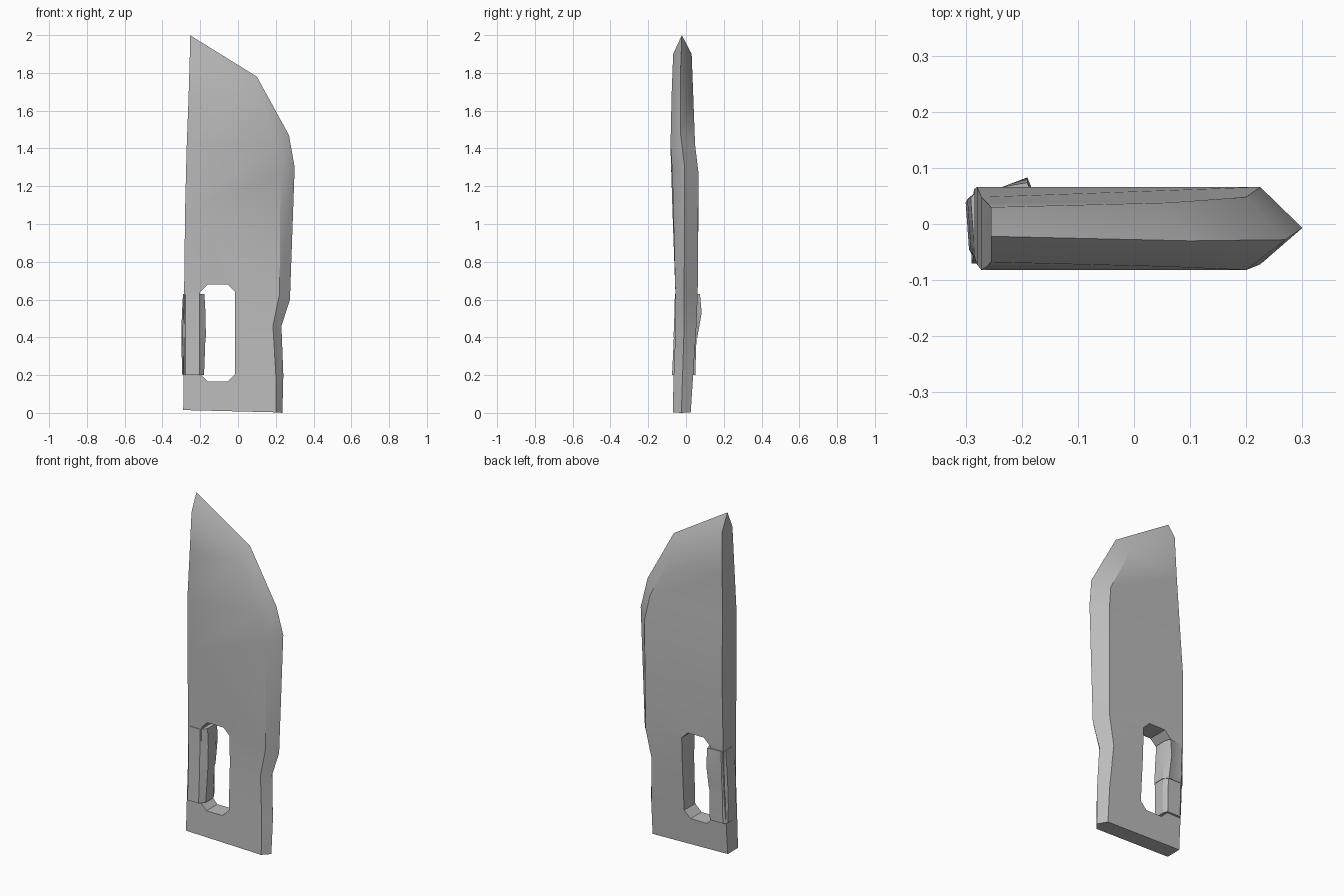
import bpy
import bmesh
from math import radians

cube = bpy.data.objects.get("Cube")
if cube:
    bpy.data.objects.remove(cube, do_unlink=True)

steel = bpy.data.materials.new("worn grey")
steel.use_nodes = True
GREY = (0.5, 0.5, 0.5, 1)
steel.diffuse_color = GREY
steel.node_tree.nodes["Principled BSDF"].inputs["Base Color"].default_value = GREY


def make_object(name, bm):
    bmesh.ops.remove_doubles(bm, verts=bm.verts, dist=0.0005)
    bmesh.ops.recalc_face_normals(bm, faces=bm.faces)
    mesh = bpy.data.meshes.new(name)
    bm.to_mesh(mesh)
    bm.free()
    mesh.materials.append(steel)
    obj = bpy.data.objects.new(name, mesh)
    bpy.context.collection.objects.link(obj)
    return obj


def loft(name, rings):
    """Skin a stack of closed rings and cap both ends."""
    bm = bmesh.new()
    loops = [[bm.verts.new(p) for p in ring] for ring in rings]
    n = len(loops[0])
    for low, high in zip(loops, loops[1:]):
        for i in range(n):
            j = (i + 1) % n
            bm.faces.new((low[i], low[j], high[j], high[i]))
    bm.faces.new(loops[0])
    bm.faces.new(loops[-1])
    return make_object(name, bm)


def smooth(obj, angle):
    bpy.ops.object.select_all(action="DESELECT")
    obj.select_set(True)
    bpy.context.view_layer.objects.active = obj
    bpy.ops.object.shade_smooth_by_angle(angle=radians(angle))


# Blade sections: spine (x, z), bevel start (x, z), cutting edge (x, z),
# then depth of front face, cutting edge and back face
sections = [
    ((-.29, .015), (.20, .003), (.235, 0), (-.07, -.025, .025)),
    ((-.288, .2), (.2, .2), (.24, .2), (-.065, -.018, .038)),
    ((-.286, .46), (.185, .46), (.23, .46), (-.055, -.01, .055)),
    ((-.285, .66), (.22, .63), (.275, .6), (-.056, -.01, .062)),
    ((-.28, 1.08), (.225, 1.27), (.3, 1.3), (-.072, -.007, .066)),
    ((-.272, 1.4), (.2, 1.42), (.27, 1.47), (-.082, -.028, .048)),
    ((-.262, 1.66), (.06, 1.69), (.1, 1.78), (-.076, -.03, .038)),
    ((-.255, 1.9), (-.255, 1.9), (-.255, 2), (-.068, -.022, .03)),
]


def blade_ring(spine, bevel, edge, depth):
    front, mid, back = depth
    path = ((spine, front), (bevel, front), (edge, mid), (bevel, back), (spine, back))
    return [(x, y, z) for (x, z), y in path]


blade = loft("blade", [blade_ring(*s) for s in sections])

# Grip slot with clipped corners
left, right, low, high, clip = -.2, -.015, .165, .68, .04
slot = [(left + clip, low), (right - clip, low), (right, low + clip),
        (right, high - clip), (right - clip, high), (left + clip, high),
        (left, high - clip), (left, low + clip)]
cutter = loft("slot_cutter", [[(x, y, z) for x, z in slot] for y in (-.3, .3)])
cut = blade.modifiers.new("slot", "BOOLEAN")
cut.operation = "DIFFERENCE"
cut.solver = "EXACT"
cut.object = cutter
bpy.ops.object.select_all(action="DESELECT")
blade.select_set(True)
bpy.context.view_layer.objects.active = blade
bpy.ops.object.modifier_apply(modifier=cut.name)
bpy.data.objects.remove(cutter, do_unlink=True)
smooth(blade, 40)


# Cloth wound round the grip in two overlapping bands
def wrap_ring(z, front, back, outer, inner, flap):
    return [(-.278, front, z), (-.205, front, z), (inner, front + .03, z),
            (inner, back - .025, z), (-.19, back + flap, z), (-.235, back, z),
            (-.275, back, z), (outer, back - .02, z), (outer + .006, front + .02, z)]


lower_wrap = loft("lower_wrap", [
    wrap_ring(.2, -.074, .05, -.295, -.18, 0),
    wrap_ring(.3, -.069, .052, -.298, -.176, 0),
    wrap_ring(.41, -.064, .056, -.299, -.172, 0)])
upper_wrap = loft("upper_wrap", [
    wrap_ring(.4, -.066, .058, -.3, -.17, .002),
    wrap_ring(.53, -.061, .064, -.297, -.172, .019),
    wrap_ring(.63, -.059, .066, -.291, -.178, .008)])
for band in (lower_wrap, upper_wrap):
    smooth(band, 25)
